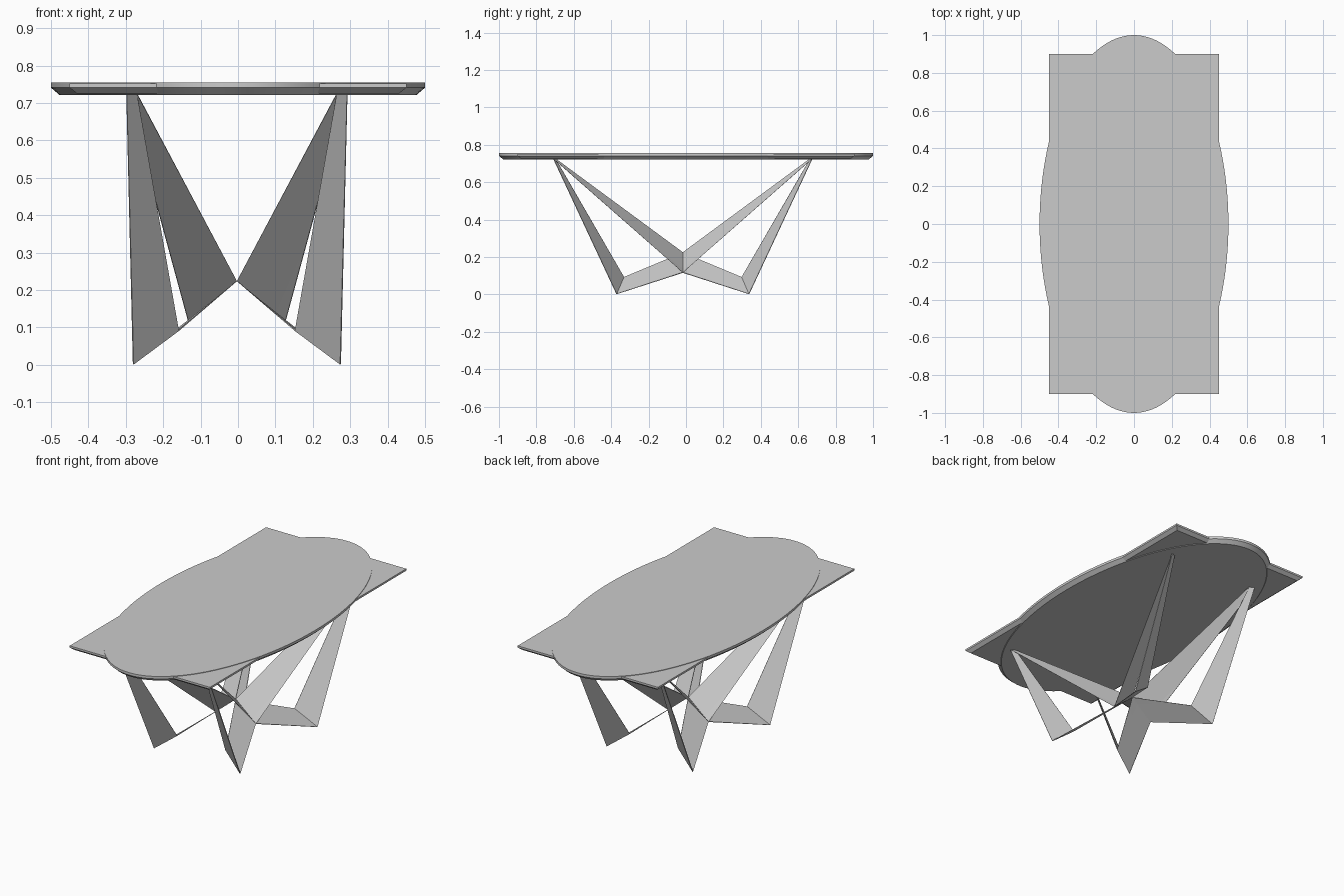
import bpy, bmesh
from math import cos, sin, tau, radians

if "Cube" in bpy.data.objects:
    bpy.data.objects.remove(bpy.data.objects["Cube"])


def link_mesh(name, bm):
    bmesh.ops.recalc_face_normals(bm, faces=bm.faces)
    mesh = bpy.data.meshes.new(name)
    bm.to_mesh(mesh)
    bm.free()
    obj = bpy.data.objects.new(name, mesh)
    bpy.context.collection.objects.link(obj)
    return obj


def slab(name, outline, levels):
    """Loft an outline function through (inset, z) levels and cap both ends."""
    bm = bmesh.new()
    rings = [[bm.verts.new((x, y, z)) for x, y in outline(inset)] for inset, z in levels]
    n = len(rings[0])
    for a, b in zip(rings, rings[1:]):
        for i in range(n):
            bm.faces.new((a[i], a[(i + 1) % n], b[(i + 1) % n], b[i]))
    bm.faces.new(rings[0])
    bm.faces.new(rings[-1])
    return link_mesh(name, bm)


def ellipse(inset):
    return [((0.5 - inset) * cos(tau * i / 128), (1.0 - inset) * sin(tau * i / 128))
            for i in range(128)]


def rectangle(inset):
    x, y = 0.45 - inset, 0.9 - inset
    return [(-x, -y), (x, -y), (x, y), (-x, y)]


# Oval top overlapping a rectangular top, both with an undercut edge
oval = slab("oval_top", ellipse, [(0.022, 0.722), (0, 0.741), (0, 0.755)])
slab("rectangular_top", rectangle, [(0.02, 0.725), (0, 0.741), (0, 0.752)])

bpy.context.view_layer.objects.active = oval
oval.select_set(True)
bpy.ops.object.shade_smooth_by_angle(angle=radians(20))

# Folded ribbon leg: closed loop of three tapered strips, mirrored to four legs
edges = [
    ((0.295, -0.692, 0.725), (0.267, -0.680, 0.725)),  # under the top
    ((0.277, -0.354, 0.002), (0.156, -0.315, 0.092)),  # foot
    ((0.130, 0.0, 0.117), (0.0, 0.0, 0.224)),          # centre
]
bm = bmesh.new()
pairs = [[bm.verts.new(p) for p in e] for e in edges]
for i in range(3):
    (a, b), (c, d) = pairs[i], pairs[(i + 1) % 3]
    bm.faces.new((a, b, d, c))
legs = link_mesh("folded_legs", bm)
legs.location = (-0.003, -0.017, 0)

plate = legs.modifiers.new("plate", 'SOLIDIFY')
plate.thickness = 0.004
plate.offset = 0
mirror = legs.modifiers.new("four_legs", 'MIRROR')
mirror.use_axis = (True, True, False)
mirror.use_mirror_merge = False
